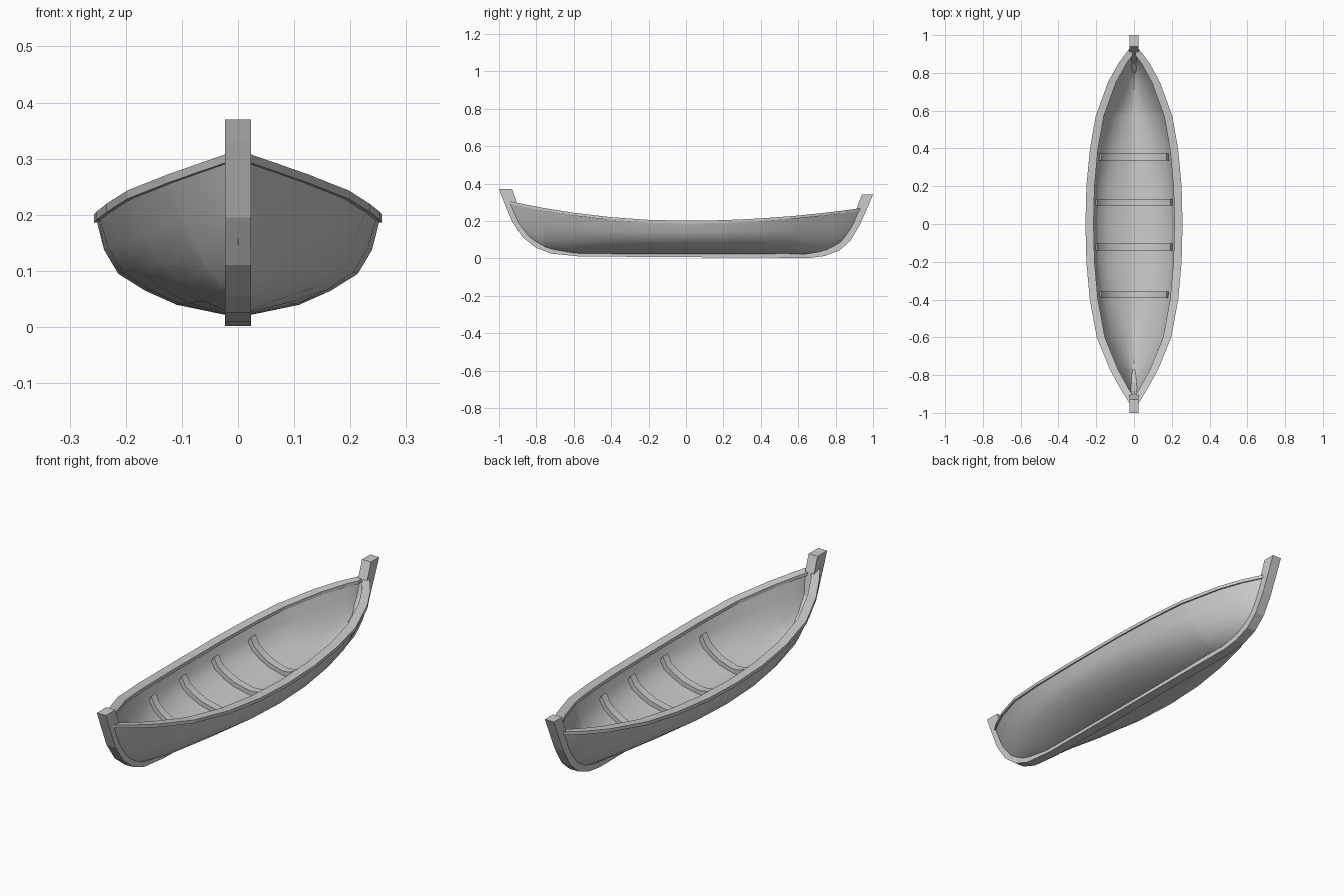
import bpy, bmesh, math

cube = bpy.data.objects.get("Cube")
if cube:
    bpy.data.objects.remove(cube, do_unlink=True)

wood = bpy.data.materials.new("plain grey wood")
wood.use_nodes = True
wood.diffuse_color = (0.6, 0.6, 0.6, 1)
wood.node_tree.nodes["Principled BSDF"].inputs["Base Color"].default_value = (0.6, 0.6, 0.6, 1)

# Hull lines along the length: (y, value)
BEAM = [(-.95, .02), (-.87, .07), (-.77, .125), (-.6, .194), (-.4, .231), (-.2, .249), (0, .254),
        (.2, .249), (.4, .23), (.57, .2), (.75, .135), (.85, .08), (.93, .02)]
KEEL = [(-.95, .25), (-.9, .15), (-.84, .09), (-.75, .045), (-.6, .022), (0, .02), (.6, .02),
        (.75, .03), (.83, .065), (.89, .13), (.93, .2)]
# Midship section: (fraction of beam, fraction of depth)
SECTION = [(0, 0), (.1, .012), (.43, .11), (.65, .25), (.84, .42), (.94, .66), (1, 1)]
STATIONS = sorted({p[0] for p in BEAM + KEEL})


def lookup(table, v):
    for (a, p), (b, q) in zip(table, table[1:]):
        if v <= b:
            return p + (q - p) * (v - a) / (b - a)
    return table[-1][1]


def sheer(y):
    return .198 + (.118 if y < 0 else .077) * y * y


def half_section(y, inset=0, lift=0):
    """Half hull outline from keel to sheer, turning to a V at the ends."""
    beam = max(lookup(BEAM, y) - inset, .003)
    top = sheer(y)
    low = min(lookup(KEEL, y) + lift, top - .01)
    v = min(1, abs(y) / .93) ** 2
    return [(beam * (fx * (1 - v) + fz ** .8 * v), y, low + (top - low) * fz) for fx, fz in SECTION]


def full(half):
    return [(-x, y, z) for x, y, z in reversed(half[1:])] + half


def make(name, bm, smooth=True):
    bmesh.ops.recalc_face_normals(bm, faces=bm.faces)
    mesh = bpy.data.meshes.new(name)
    bm.to_mesh(mesh)
    bm.free()
    mesh.materials.append(wood)
    obj = bpy.data.objects.new(name, mesh)
    bpy.context.collection.objects.link(obj)
    if smooth:
        bpy.ops.object.select_all(action='DESELECT')
        obj.select_set(True)
        bpy.context.view_layer.objects.active = obj
        bpy.ops.object.shade_smooth_by_angle(angle=math.radians(28))
    return obj


def loft(name, rings, smooth=True):
    """Skin closed rings in order and cap both ends."""
    bm = bmesh.new()
    rows = [[bm.verts.new(p) for p in ring] for ring in rings]
    n = len(rows[0])
    for a, b in zip(rows, rows[1:]):
        for i in range(n):
            j = (i + 1) % n
            bm.faces.new((a[i], a[j], b[j], b[i]))
    bm.faces.new(rows[0])
    bm.faces.new(rows[-1])
    return make(name, bm, smooth)


# Hull shell with thickness
loft("hull", [full(half_section(y)) + full(half_section(y, .03, .018))[::-1] for y in STATIONS])

# Flat gunwale rails on both sides
for side, label in ((1, "left"), (-1, "right")):
    rings = []
    for y in STATIONS:
        x, z = lookup(BEAM, y), sheer(y)
        outer, inner = x + .003, max(x - .04, .001)
        rings.append([(side * px, y, pz) for px, pz in
                      ((outer, z - .012), (outer, z + .003), (inner, z + .003), (inner, z - .012))])
    loft(label + "_gunwale", rings, False)

# Keel with stem and stern posts: pairs of outer and inner (y, z)
SPINE = [((-1, .37), (-.93, .37)), ((-.985, .33), (-.905, .3)), ((-.93, .195), (-.885, .2)),
         ((-.87, .11), (-.84, .13)), ((-.8, .055), (-.77, .075)), ((-.72, .025), (-.7, .045)),
         ((-.57, .01), (-.57, .03)), ((.66, .002), (.64, .024)), ((.74, .012), (.72, .036)),
         ((.82, .042), (.79, .065)), ((.88, .095), (.85, .12)), ((.93, .18), (.885, .19)),
         ((.97, .27), (.91, .26)), ((1, .34), (.94, .34))]
W = .023
loft("keel_and_posts", [[(-W, *o), (W, *o), (W, *i), (-W, *i)] for o, i in SPINE], False)

# Curved ribs lying on the inside of the hull
for n, y in enumerate((-.375, -.122, .115, .355)):
    base = half_section(y, .03, .018)[:-1]
    rings = []
    for x, _, z in full(base):
        rings.append([(x, y - .018, z - .008), (x, y + .018, z - .008),
                      (x * .93, y + .018, z + .02), (x * .93, y - .018, z + .02)])
    loft(f"rib_{n + 1}", rings)
